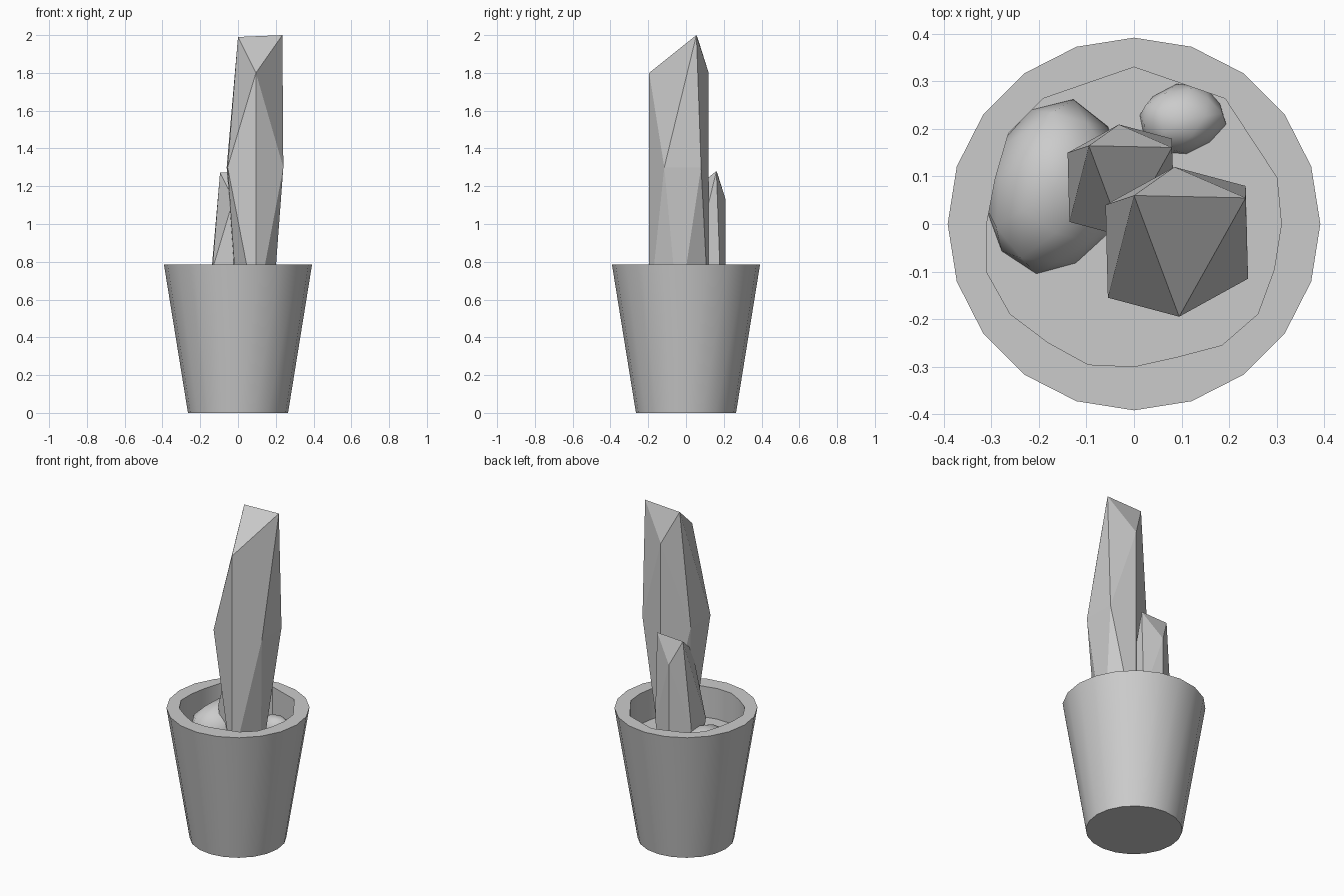
import bpy, bmesh, random
from math import cos, sin, radians
from mathutils import Vector, Matrix

cube = bpy.data.objects.get("Cube")
if cube:
    bpy.data.objects.remove(cube, do_unlink=True)

grey = bpy.data.materials.new("plain_grey")
grey.use_nodes = True
grey.diffuse_color = (0.6, 0.6, 0.6, 1)
grey.node_tree.nodes["Principled BSDF"].inputs["Base Color"].default_value = (0.6, 0.6, 0.6, 1)


def finish(bm, name, smooth=None):
    bmesh.ops.recalc_face_normals(bm, faces=bm.faces)
    mesh = bpy.data.meshes.new(name)
    bm.to_mesh(mesh)
    bm.free()
    mesh.materials.append(grey)
    obj = bpy.data.objects.new(name, mesh)
    bpy.context.collection.objects.link(obj)
    if smooth:
        bpy.ops.object.select_all(action='DESELECT')
        obj.select_set(True)
        bpy.context.view_layer.objects.active = obj
        bpy.ops.object.shade_smooth_by_angle(angle=radians(smooth))
    return obj


def ring(bm, radii, z):
    step = radians(360 / len(radii))
    return [bm.verts.new((r * cos(i * step), r * sin(i * step), z))
            for i, r in enumerate(radii)]


def bridge(bm, a, b):
    for i in range(len(a)):
        j = (i + 1) % len(a)
        bm.faces.new((a[i], a[j], b[j], b[i]))


# Pot: tapered outside, uneven hand-cut opening, flat soil inside
SIDES = 20
SOIL = 0.6
opening = [.31, .316, .305, .326, .312, .33, .312, .326, .326, .307,
           .31, .326, .322, .308, .311, .30, .294, .315, .322, .31]
bm = bmesh.new()
rings = [ring(bm, [0.265] * SIDES, 0), ring(bm, [0.392] * SIDES, 0.785),
         ring(bm, opening, 0.785), ring(bm, opening, SOIL)]
for lower, upper in zip(rings, rings[1:]):
    bridge(bm, lower, upper)
bm.faces.new(rings[0])
bm.faces.new(rings[-1])
finish(bm, "pot", 30)

# Crystals: convex faceted shape, reused at two sizes
crystal_points = [
    (0, .06, 1.99), (.235, .055, 2.0),                 # top ridge
    (.095, -.195, 1.8), (.085, .12, 1.8),              # front and back shoulders
    (-.055, -.155, 1.3), (-.06, .04, 1.3),             # waist
    (.24, -.115, 1.3), (.235, .08, 1.3),
    (.095, -.195, .53), (.085, .12, .53),              # buried end
    (0, -.04, .5), (.18, -.04, .5),
]


def crystal(name, scale, offset):
    bm = bmesh.new()
    for p in crystal_points:
        bm.verts.new(Vector(p) * scale + Vector(offset))
    bmesh.ops.convex_hull(bm, input=bm.verts)
    finish(bm, name)


crystal("tall_crystal", 1, (0, 0, 0))
crystal("short_crystal", 0.745, (-.095, .12, -.21))


# Stones: rounded pebbles half sunk in the soil
def stone(name, center, size, turn, seed):
    random.seed(seed)
    bm = bmesh.new()
    bmesh.ops.create_icosphere(bm, subdivisions=2, radius=1)
    for v in bm.verts:
        v.co *= random.uniform(0.94, 1.06)
    bm.transform(Matrix.Translation(center) @ Matrix.Rotation(radians(turn), 4, 'Z')
                 @ Matrix.Diagonal((*size, 1)))
    finish(bm, name, 60)


stone("large_stone", (-.168, .072, .6), (.138, .185, .15), -12, 3)
stone("small_stone", (.1, .22, .6), (.093, .072, .08), 8, 5)
